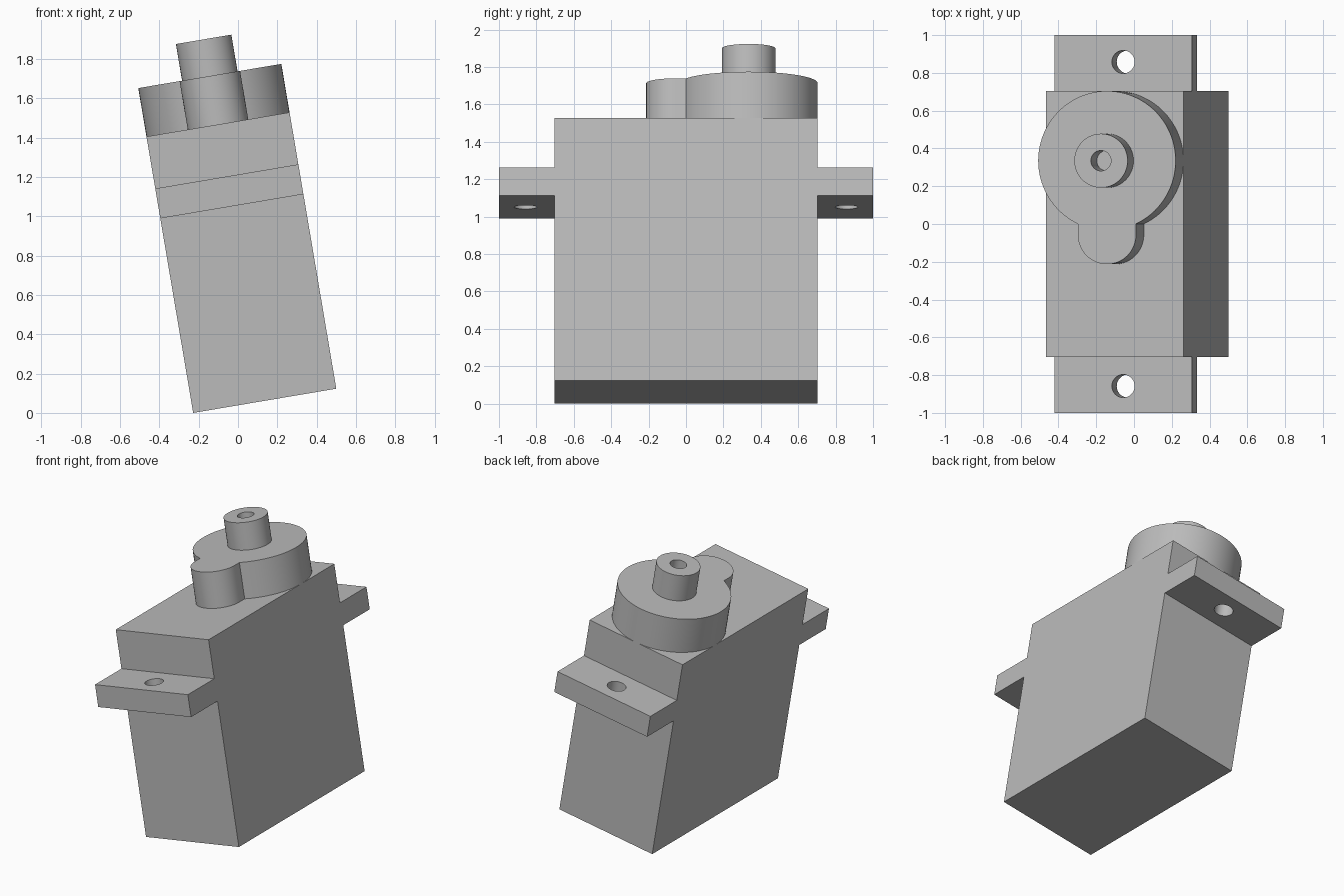
import bpy, bmesh, math
from mathutils import Matrix, Vector

cube = bpy.data.objects.get("Cube")
if cube:
    bpy.data.objects.remove(cube, do_unlink=True)

GREY = (0.5, 0.5, 0.5, 1)
mat = bpy.data.materials.new("plain grey")
mat.use_nodes = True
mat.diffuse_color = GREY
mat.node_tree.nodes["Principled BSDF"].inputs["Base Color"].default_value = GREY

# The whole servo leans sideways about the bottom of its case
TILT = Matrix.Translation((0.136, 0, 0.0615)) @ Matrix.Rotation(math.radians(-9.6), 4, 'Y')
HALF_W, HALF_L, TAB_L = 0.369, 0.704, 1.0
CASE_TOP, TAB_LOW, TAB_TOP = 1.425, 1.003, 1.157
CAP_TOP, SHAFT_TOP = 1.675, 1.864
SHAFT_Y = HALF_L - HALF_W


def arc(cy, r, start, end, n):
    """Points on an arc in the local xy plane, centred on x = 0."""
    angles = [math.radians(start + (end - start) * i / n) for i in range(n + 1)]
    return [(r * math.cos(a), cy + r * math.sin(a)) for a in angles]


def prism(name, points, direction):
    """Extrude a closed outline along a direction."""
    bm = bmesh.new()
    face = bm.faces.new([bm.verts.new(p) for p in points])
    new = bmesh.ops.extrude_face_region(bm, geom=[face])["geom"]
    verts = [v for v in new if isinstance(v, bmesh.types.BMVert)]
    bmesh.ops.translate(bm, verts=verts, vec=Vector(direction))
    bmesh.ops.recalc_face_normals(bm, faces=bm.faces)
    mesh = bpy.data.meshes.new(name)
    bm.to_mesh(mesh)
    bm.free()
    mesh.materials.append(mat)
    obj = bpy.data.objects.new(name, mesh)
    bpy.context.collection.objects.link(obj)
    obj.matrix_world = TILT
    return obj


def upright(name, outline, low, high):
    return prism(name, [(x, y, low) for x, y in outline], (0, 0, high - low))


def select(obj):
    bpy.ops.object.select_all(action='DESELECT')
    obj.select_set(True)
    bpy.context.view_layer.objects.active = obj


def drill(obj, y, r, low, high):
    """Cut a round hole and discard the cutter."""
    cutter = upright("hole_cutter", arc(y, r, 0, 352.5, 47), low, high)
    cutter.hide_render = True
    mod = obj.modifiers.new("hole", 'BOOLEAN')
    mod.operation, mod.solver, mod.object = 'DIFFERENCE', 'EXACT', cutter
    select(obj)
    bpy.ops.object.modifier_apply(modifier=mod.name)
    bpy.data.objects.remove(cutter, do_unlink=True)


# Case with mounting tabs: one side profile, mirrored front to back
half = [(HALF_L, 0), (HALF_L, TAB_LOW), (TAB_L, TAB_LOW),
        (TAB_L, TAB_TOP), (HALF_L, TAB_TOP), (HALF_L, CASE_TOP)]
profile = half + [(-y, z) for y, z in reversed(half)]
case = prism("servo_case", [(-HALF_W, y, z) for y, z in profile], (2 * HALF_W, 0, 0))
for side in (-1, 1):
    drill(case, side * 0.858, 0.061, TAB_LOW - 0.1, TAB_TOP + 0.1)

# Gear cover: large disc merging into a small rounded lobe
LOBE_R, LOBE_Y = 0.156, -0.057
join = math.degrees(math.acos(LOBE_R / HALF_W))
outline = arc(SHAFT_Y, HALF_W, -join, 180 + join, 80) + arc(LOBE_Y, LOBE_R, 180, 360, 32)
cover = upright("gear_cover", outline, CASE_TOP, CAP_TOP)

# Output shaft with a bored centre
shaft = upright("output_shaft", arc(SHAFT_Y, 0.143, 0, 354.375, 63), CAP_TOP, SHAFT_TOP)
drill(shaft, SHAFT_Y, 0.054, CAP_TOP - 0.1, SHAFT_TOP + 0.1)

for obj in (case, cover, shaft):
    select(obj)
    bpy.ops.object.shade_smooth_by_angle(angle=math.radians(30))
